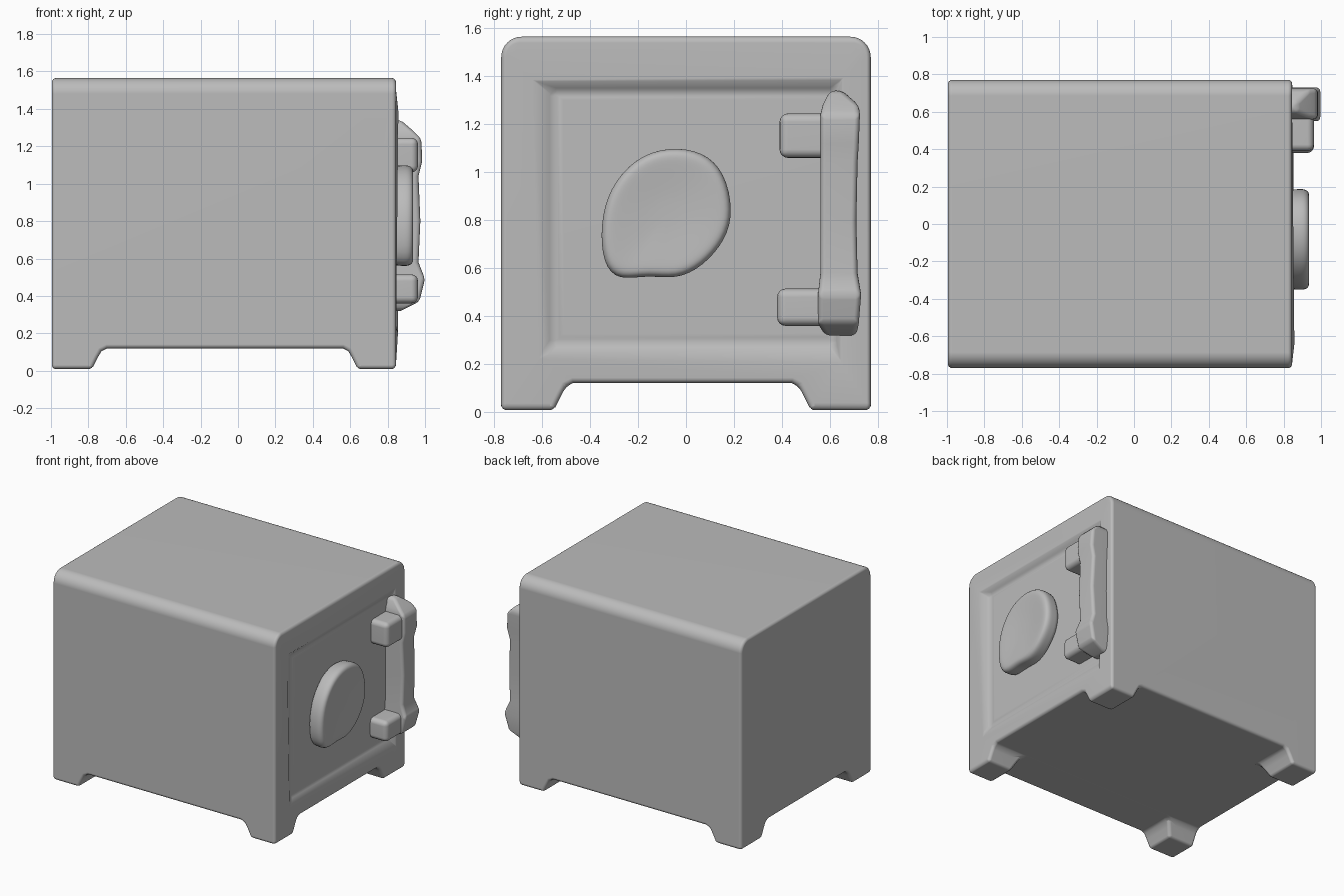
import bpy, bmesh
from mathutils import Vector

if "Cube" in bpy.data.objects:
    bpy.data.objects.remove(bpy.data.objects["Cube"])

grey = bpy.data.materials.new("plain grey")
grey.use_nodes = True
COLOR = (0.5, 0.5, 0.5, 1)
grey.diffuse_color = COLOR
grey.node_tree.nodes["Principled BSDF"].inputs["Base Color"].default_value = COLOR


def make(name, bm):
    bmesh.ops.recalc_face_normals(bm, faces=bm.faces)
    me = bpy.data.meshes.new(name)
    bm.to_mesh(me)
    bm.free()
    me.materials.append(grey)
    ob = bpy.data.objects.new(name, me)
    bpy.context.collection.objects.link(ob)
    return ob


def activate(ob):
    bpy.ops.object.select_all(action="DESELECT")
    ob.select_set(True)
    bpy.context.view_layer.objects.active = ob


def soften(ob, width, segments=4):
    bev = ob.modifiers.new("round edges", "BEVEL")
    bev.width, bev.segments = width, segments
    bev.limit_method, bev.angle_limit = "ANGLE", 0.6
    bev.use_clamp_overlap = False
    activate(ob)
    bpy.ops.object.modifier_apply(modifier=bev.name)
    bpy.ops.object.shade_smooth_by_angle(angle=0.8)
    ob.modifiers.new("even shading", "WEIGHTED_NORMAL").keep_sharp = True


def loft(name, rings):
    """Closed skin through equally long rings of points."""
    bm = bmesh.new()
    loops = [[bm.verts.new(p) for p in ring] for ring in rings]
    n = len(loops[0])
    for a, b in zip(loops, loops[1:]):
        for i in range(n):
            j = (i + 1) % n
            bm.faces.new((a[i], a[j], b[j], b[i]))
    bm.faces.new(loops[0])
    bm.faces.new(loops[-1])
    return make(name, bm)


def box(name, x, y, z):
    return loft(name, [[(x[0], y[0], h), (x[1], y[0], h), (x[1], y[1], h), (x[0], y[1], h)]
                       for h in z])


# Safe body, with a grooved door panel in its +x face
bm = bmesh.new()
bmesh.ops.create_cube(bm, size=1)
for v in bm.verts:
    v.co = Vector((-0.075 + v.co.x * 1.84, v.co.y * 1.54, 0.787 + v.co.z * 1.556))
outer_top = [e for e in bm.edges if all(v.co.z > 1 for v in e.verts)
             and abs(e.verts[0].co.y - e.verts[1].co.y) < 0.01]
door = max(bm.faces, key=lambda f: f.calc_center_median().x)
for (y0, y1, z0, z1, x) in ((-0.60, 0.64, 0.24, 1.37, 0.845), (-0.55, 0.61, 0.29, 1.33, 0.815),
                            (-0.51, 0.58, 0.33, 1.30, 0.825)):
    bmesh.ops.inset_individual(bm, faces=[door], thickness=0.02)
    mid = door.calc_center_median()
    for v in door.verts:
        v.co = (x, y1 if v.co.y > mid.y else y0, z1 if v.co.z > mid.z else z0)
bmesh.ops.bevel(bm, geom=outer_top, offset=0.085, segments=8, profile=0.5, affect="EDGES")
body = make("safe_body", bm)

# Two crossing channels under the body leave four feet
def channel(axis, lo, hi, top):
    prof = [(lo - 0.03, -0.1), (lo - 0.015, 0.02), (lo + 0.01, 0.07), (lo + 0.03, top - 0.015),
            (lo + 0.06, top), (hi - 0.06, top), (hi - 0.03, top - 0.015), (hi - 0.01, 0.07),
            (hi + 0.015, 0.02), (hi + 0.03, -0.1)]
    cut = loft("foot_channel", [[(t, s, h) if axis == "x" else (s, t, h) for s, h in prof]
                                for t in (-2, 2)])
    cut.hide_render = True
    mod = body.modifiers.new("cut", "BOOLEAN")
    mod.operation, mod.object, mod.solver = "DIFFERENCE", cut, "EXACT"
    activate(body)
    bpy.ops.object.modifier_apply(modifier=mod.name)
    bpy.data.objects.remove(cut)


channel("x", -0.53, 0.50, 0.122)
channel("y", -0.76, 0.62, 0.119)
soften(body, 0.022)

# Rounded dial on the door
outline = [(-0.355, 0.78), (-0.345, 0.62), (-0.28, 0.55), (-0.16, 0.575), (-0.04, 0.555),
           (0.07, 0.61), (0.165, 0.72), (0.195, 0.84), (0.16, 1.0), (0.07, 1.085),
           (-0.07, 1.105), (-0.21, 1.06), (-0.32, 0.93)]
dial = loft("door_dial", [[(x, -0.08 + (y + 0.08) * s, 0.83 + (z - 0.83) * s) for y, z in outline]
                          for x, s in ((0.80, 1), (0.86, 1), (0.91, 1.02), (0.938, 0.95),
                                       (0.937, 0.8), (0.93, 0.5), (0.925, 0.2))])
sub = dial.modifiers.new("smooth", "SUBSURF")
sub.levels = sub.render_levels = 2
activate(dial)
bpy.ops.object.shade_smooth()

# Upright hinge bar, tapering at both ends
stations = [(0.32, 0.58, 0.71, 0.87), (0.37, 0.55, 0.72, 0.97), (0.49, 0.55, 0.73, 1.0),
            (0.58, 0.56, 0.715, 0.965), (0.8, 0.56, 0.71, 0.975), (1.04, 0.56, 0.715, 0.965),
            (1.12, 0.56, 0.72, 0.985), (1.24, 0.56, 0.725, 0.98), (1.28, 0.57, 0.72, 0.94),
            (1.34, 0.60, 0.65, 0.87)]
bar = loft("hinge_bar", [[(0.8, a, z), (x, a, z), (x, b, z), (0.8, b, z)]
                         for z, a, b, x in stations])
soften(bar, 0.022)

# Hinge arms reaching across the door
for name, y0, z in (("upper_hinge_arm", 0.39, (1.06, 1.245)), ("lower_hinge_arm", 0.38, (0.36, 0.515))):
    soften(box(name, (0.8, 0.962), (y0, 0.66), z), 0.035)
